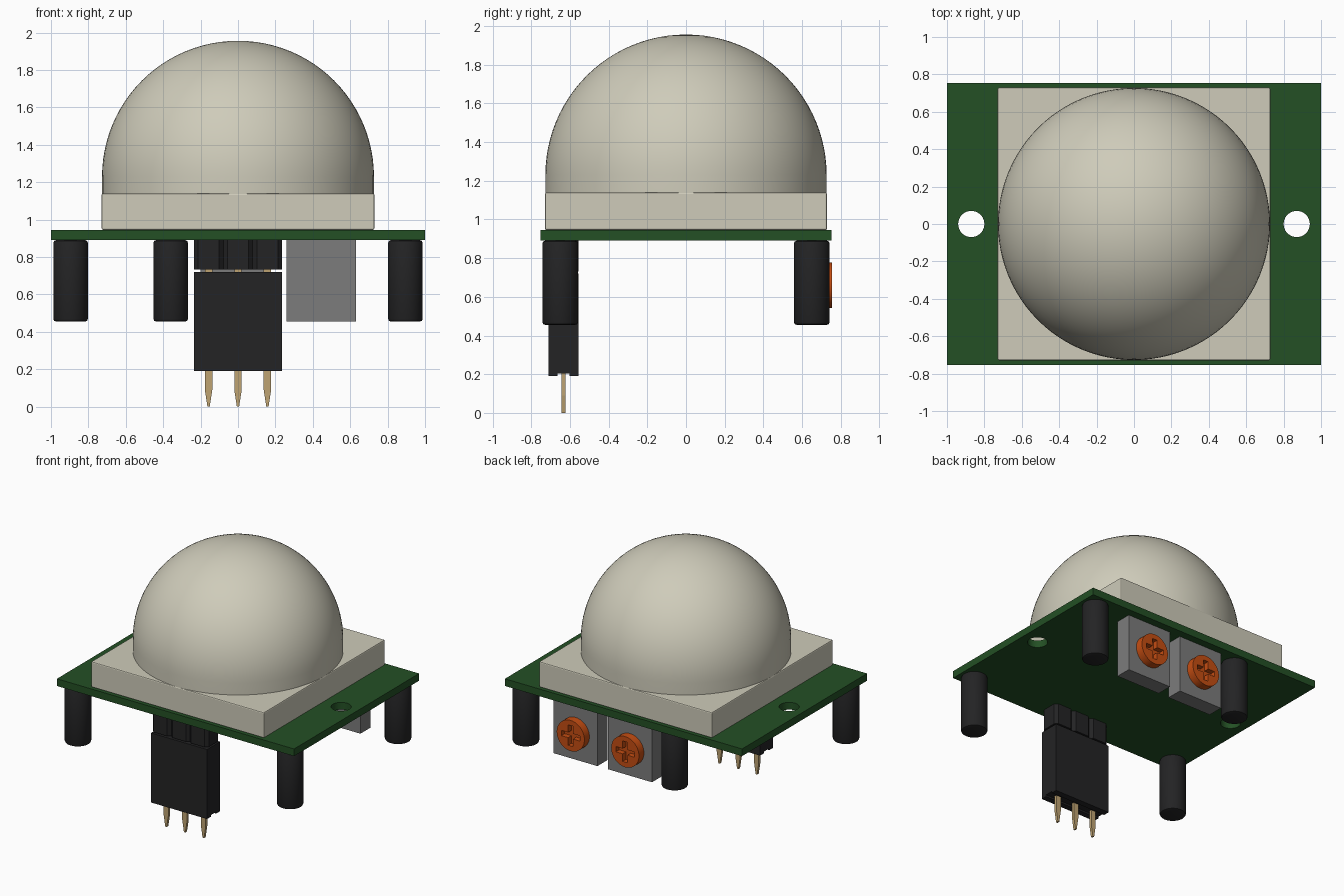
import bpy, bmesh, math
from mathutils import Matrix, Vector

if "Cube" in bpy.data.objects:
    bpy.data.objects.remove(bpy.data.objects["Cube"], do_unlink=True)


def material(name, rgb):
    m = bpy.data.materials.new(name)
    m.use_nodes = True
    m.diffuse_color = (*rgb, 1)
    bsdf = next(n for n in m.node_tree.nodes if n.type == 'BSDF_PRINCIPLED')
    bsdf.inputs["Base Color"].default_value = (*rgb, 1)
    return m


IVORY = material("ivory plastic", (0.62, 0.60, 0.49))
GREEN = material("board green", (0.017, 0.080, 0.018))
BLACK = material("black plastic", (0.017, 0.017, 0.018))
GREY = material("grey plastic", (0.20, 0.20, 0.20))
ORANGE = material("orange plastic", (0.56, 0.075, 0.006))
GOLD = material("gold metal", (0.52, 0.37, 0.17))


def finish(name, bm, mat, bevel=0, smooth=False):
    bmesh.ops.recalc_face_normals(bm, faces=bm.faces)
    mesh = bpy.data.meshes.new(name)
    bm.to_mesh(mesh)
    bm.free()
    mesh.materials.append(mat)
    ob = bpy.data.objects.new(name, mesh)
    bpy.context.collection.objects.link(ob)
    if bevel:
        mod = ob.modifiers.new("bevel", 'BEVEL')
        mod.width, mod.segments, mod.limit_method = bevel, 2, 'ANGLE'
    if smooth:
        bpy.ops.object.select_all(action='DESELECT')
        ob.select_set(True)
        bpy.context.view_layer.objects.active = ob
        bpy.ops.object.shade_smooth_by_angle(angle=math.radians(35))
    return ob


def box(name, lo, hi, mat, bevel=0):
    lo, hi = Vector(lo), Vector(hi)
    bm = bmesh.new()
    bmesh.ops.create_cube(bm, size=1, matrix=Matrix.Translation((lo + hi) / 2)
                          @ Matrix.Diagonal((*(hi - lo), 1)))
    return finish(name, bm, mat, bevel)


def prism(name, outline, depth, mat):
    """Extrude a closed outline of 3D points along the depth vector."""
    bm = bmesh.new()
    face = bm.faces.new([bm.verts.new(p) for p in outline])
    new = bmesh.ops.extrude_face_region(bm, geom=[face])["geom"]
    bmesh.ops.translate(bm, vec=depth, verts=[g for g in new if isinstance(g, bmesh.types.BMVert)])
    return finish(name, bm, mat)


def lathe(name, profile, mat, sides, place=Matrix()):
    """Turn an (r, z) profile around z, then move it into place."""
    bm = bmesh.new()
    verts = [bm.verts.new((r, 0, z)) for r, z in profile]
    edges = [bm.edges.new(pair) for pair in zip(verts, verts[1:])]
    bmesh.ops.spin(bm, geom=verts + edges, cent=(0, 0, 0), axis=(0, 0, 1),
                   angle=math.tau, steps=sides, use_merge=True)
    bmesh.ops.remove_doubles(bm, verts=bm.verts, dist=1e-5)
    bmesh.ops.transform(bm, matrix=place, verts=bm.verts)
    return finish(name, bm, mat, smooth=True)


def cut(ob, cutters):
    """Subtract the cutters, apply the result and discard them."""
    for c in cutters:
        mod = ob.modifiers.new("cut", 'BOOLEAN')
        mod.operation, mod.solver, mod.object = 'DIFFERENCE', 'EXACT', c
        bpy.context.view_layer.objects.active = ob
        bpy.ops.object.modifier_apply(modifier=mod.name)
        bpy.data.objects.remove(c, do_unlink=True)


# Circuit board with two mounting holes
board = box("circuit_board", (-1, -0.753, 0.89), (1, 0.753, 0.945), GREEN)
cut(board, [lathe("hole_cutter", [(0, -0.1), (0.07, -0.1), (0.07, 0.1), (0, 0.1)], GREEN, 40,
                  Matrix.Translation((x, 0, 0.92))) for x in (-0.87, 0.87)])

# Square lens base and dome
box("lens_base", (-0.729, -0.729, 0.945), (0.729, 0.729, 1.14), IVORY, 0.008)
R, N = 0.727, 24
arc = [(R * math.cos(a), 1.229 + R * math.sin(a))
       for a in (math.pi / 2 * i / N for i in range(N))]
lathe("lens_dome", [(0, 1.1), (R, 1.1)] + arc + [(0, 1.229 + R)], IVORY, 96)

# Support posts
post = [(0, 0.455), (0.078, 0.455), (0.088, 0.459), (0.0925, 0.47),
        (0.0925, 0.876), (0.088, 0.886), (0.078, 0.89), (0, 0.89)]
for name, x, y in (("front_right", -0.895, -0.65), ("front_left", 0.895, -0.65),
                   ("back_left", 0.895, 0.65), ("back_right", -0.36, 0.65)):
    lathe(name + "_post", post, BLACK, 32, Matrix.Translation((x, y, 0)))

# Adjusters: grey housing with a cross-slotted orange dial facing the back
for side, x in (("left", 0.445), ("right", -0.015)):
    box(side + "_adjuster_housing", (x - 0.185, 0.575, 0.455), (x + 0.185, 0.695, 0.89), GREY)
    place = Matrix.Translation((x, 0.69, 0.66)) @ Matrix.Rotation(-math.pi / 2, 4, 'X')
    dial = lathe(side + "_adjuster_dial",
                 [(0, 0), (0.117, 0), (0.117, 0.065), (0, 0.065)], ORANGE, 40, place)
    w, s = 0.02, 0.078
    plus = [(w, w), (w, s), (-w, s), (-w, w), (-s, w), (-s, -w),
            (-w, -w), (-w, -s), (w, -s), (w, -w), (s, -w), (s, w)]
    cut(dial, [prism("slot_cutter", [(x + u, 0.715, 0.66 + v) for u, v in plus],
                     (0, 0.1, 0), ORANGE)])

# Pin header: three chamfered blocks, a socket below and tapered pins
Y0, Y1, HALF, c = -0.71, -0.557, 0.236, 0.022
pitch = HALF * 2 / 3
for i, side in enumerate(("right", "middle", "left")):
    x = (i - 1) * pitch
    a, b = x - pitch / 2, x + pitch / 2
    prism(side + "_header_block",
          [(a + c, Y0, 0.732), (b - c, Y0, 0.732), (b, Y0 + c, 0.732), (b, Y1 - c, 0.732),
           (b - c, Y1, 0.732), (a + c, Y1, 0.732), (a, Y1 - c, 0.732), (a, Y0 + c, 0.732)],
          (0, 0, 0.158), BLACK)
    outline = [(-0.02, 0.89), (-0.02, 0.09), (-0.006, 0), (0.006, 0), (0.02, 0.09), (0.02, 0.89)]
    prism(side + "_pin", [(x + u, -0.643, z) for u, z in outline], (0, 0.02, 0), GOLD)

# Socket with a shallow channel along its underside
socket = [(Y0, 0.19), (-0.665, 0.19), (-0.665, 0.203), (-0.602, 0.203),
          (-0.602, 0.19), (Y1 + 0.002, 0.19), (Y1 + 0.002, 0.72), (Y0, 0.72)]
prism("header_socket", [(-HALF, y, z) for y, z in socket], (2 * HALF, 0, 0), BLACK)
